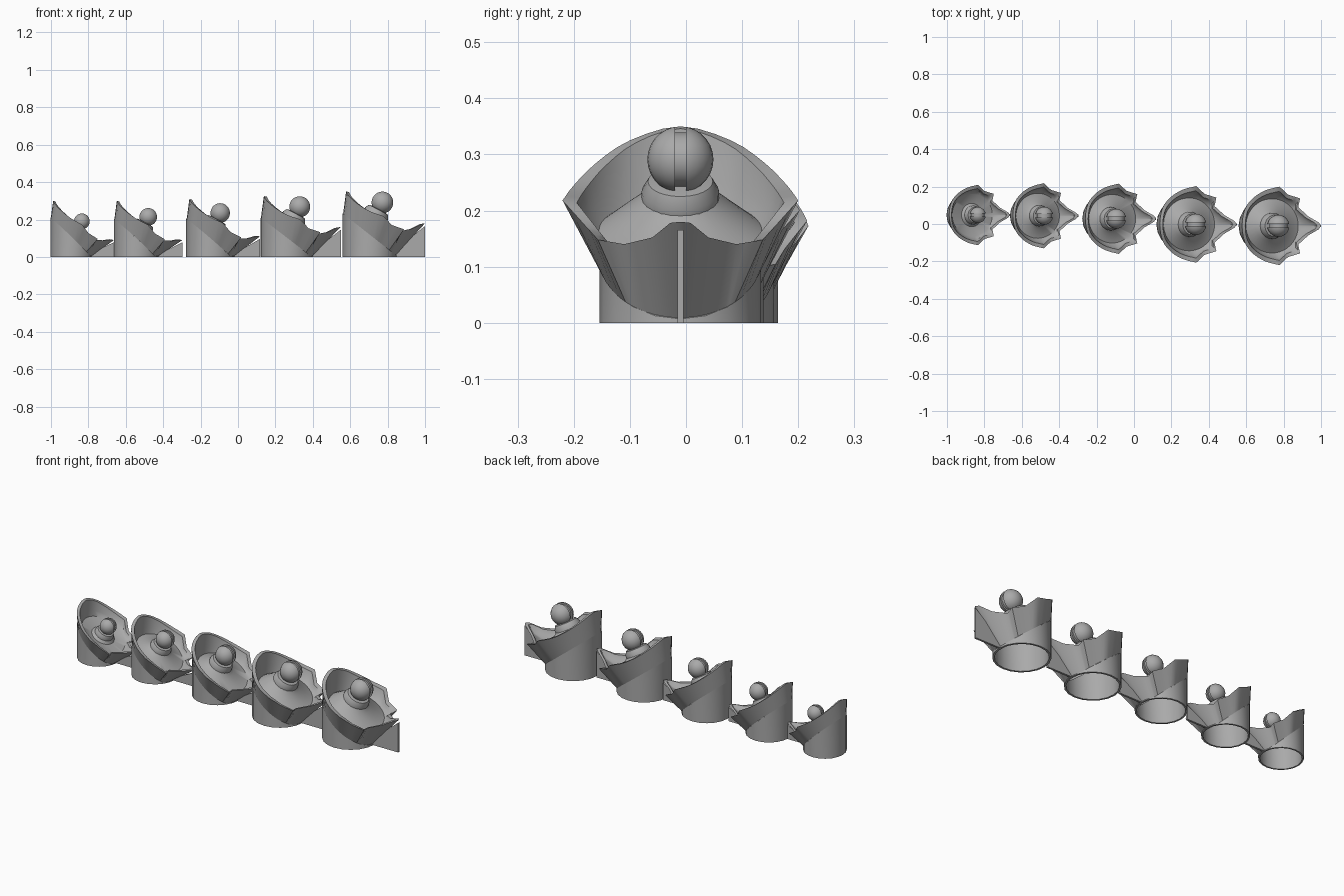
import bpy, bmesh
from math import sin, cos, pi, atan2, radians
from mathutils import Vector, Matrix

if "Cube" in bpy.data.objects:
    bpy.data.objects.remove(bpy.data.objects["Cube"])

grey = bpy.data.materials.new("mid_grey")
grey.use_nodes = True
colour = (0.4, 0.4, 0.4, 1)
grey.diffuse_color = colour
grey.node_tree.nodes["Principled BSDF"].inputs["Base Color"].default_value = colour

# Half of the scalloped rim, back peak to front tip
RIM = [(-.125, 0, .35), (-.11, .09, .325), (-.065, .15, .285), (0, .19, .245),
       (.075, .21, .218), (.12, .167, .17), (.185, .147, .148), (.175, .10, .14),
       (.23, .05, .152), (.285, .018, .178), (.297, 0, .18)]
AXIS = Vector((.47, 0, .88))


def finish(bm, name, angle=30):
    bmesh.ops.remove_doubles(bm, verts=bm.verts, dist=1e-5)
    bmesh.ops.recalc_face_normals(bm, faces=bm.faces)
    mesh = bpy.data.meshes.new(name)
    bm.to_mesh(mesh)
    bm.free()
    mesh.materials.append(grey)
    obj = bpy.data.objects.new(name, mesh)
    bpy.context.collection.objects.link(obj)
    bpy.ops.object.select_all(action='DESELECT')
    obj.select_set(True)
    bpy.context.view_layer.objects.active = obj
    bpy.ops.object.shade_smooth_by_angle(angle=radians(angle))


def loft(rings, name, loop=False, cap=False, angle=30):
    bm = bmesh.new()
    rows = [[bm.verts.new(p) for p in ring] for ring in rings]
    for a, b in zip(rows, rows[1:] + (rows[:1] if loop else [])):
        n = len(a)
        for i in range(n):
            j = (i + 1) % n
            bm.faces.new((a[i], a[j], b[j], b[i]))
    if cap:
        bm.faces.new(rows[-1])
    finish(bm, name, angle)


def full_rim():
    # The back sweep is a smooth curve, the scalloped front is straight-edged
    pts = [Vector(p) for p in RIM]
    mirrored = Vector((pts[1].x, -pts[1].y, pts[1].z))
    half = []
    for i, (a, b) in enumerate(zip(pts, pts[1:])):
        before = pts[i - 1] if i else mirrored
        after = b + (b - a) if i == 3 else pts[min(i + 2, len(pts) - 1)]
        for k in range(3):
            t = k / 3
            p = a.lerp(b, t)
            if i < 4:
                ta, tb = (b - before) / 2, (after - a) / 2
                p = (a * (1 + 2 * t) + ta * t) * (1 - t) ** 2 + \
                    (b * (3 - 2 * t) - tb * (1 - t)) * t * t
            half.append(p)
    half.append(pts[-1])
    return half + [Vector((p.x, -p.y, p.z)) for p in half[-2:0:-1]]


def plane_z(x):
    return .12 - .786 * x


def tilted_ring(centre, radius, angles):
    side = Vector((AXIS.z, 0, -AXIS.x))
    return [centre + side * radius * cos(a) + Vector((0, radius * sin(a), 0)) for a in angles]


def build(tag, x0, y0, s, back, front, bx, bz, br):
    # Scale the unit piece and tilt its heights toward the wanted back and tip
    def place(p, floor=0.0):
        t = (p[0] + .125) / .422
        lift = (back - .35 * s) * (1 - t) + (front - .18 * s) * t * abs(t)
        return Vector((x0 + p[0] * s, y0 + p[1] * s, max(floor, p[2] * s + lift)))

    ball = Vector((bx, y0, bz))
    rim = full_rim()
    angles = [atan2(p.y, p.x - .02) for p in rim]

    # Bowl shell: outer wall, rim, inner wall, rounded dish and central rise
    base = [place((.141 * cos(a), .147 * sin(a), plane_z(.141 * cos(a))), .004) for a in angles]
    outer = [place(p) for p in rim]
    inner = [place((.06 + (p.x - .06) * .91, p.y * .88, p.z - .004)) for p in rim]
    dish = [place((.035 + .14 * cos(a), .145 * sin(a), .165 - .056 * cos(a)), .03) for a in angles]
    wall = [Vector((p.x * .65 + q.x * .35, p.y * .65 + q.y * .35, p.z * .35 + q.z * .65))
            for p, q in zip(inner, dish)]
    rise = tilted_ring(ball - AXIS * 1.6 * br, 1.45 * br, angles)
    top = tilted_ring(ball - AXIS * 1.25 * br, 1.1 * br, angles)
    loft([base, outer, inner, wall, dish, rise, top], "bowl_" + tag, cap=True, angle=42)

    # Hollow round foot, cut off under the bowl
    def foot_ring(r, upper):
        ring = []
        for i in range(20):
            a = i * pi / 10
            x, y = r * cos(a), r * sin(a)
            p = place((x, y, plane_z(x)), .004)
            ring.append(p if upper else Vector((p.x, p.y, 0)))
        return ring
    loft([foot_ring(.144, False), foot_ring(.144, True),
          foot_ring(.133, True), foot_ring(.133, False)], "foot_" + tag, loop=True)

    # Thin upright fin under the front tip
    tip = place((.297, 0, .165))
    heel = place((.13, 0, .03), .01)
    sides = [[Vector((x, y0 + y, z)) for x, z in
              ((heel.x, 0), (tip.x, 0), (tip.x, tip.z), (heel.x, heel.z))]
             for y in (-.0055, .0055)]
    bm = bmesh.new()
    rows = [[bm.verts.new(p) for p in side] for side in sides]
    for row in rows:
        bm.faces.new(row)
    for i in range(4):
        j = (i + 1) % 4
        bm.faces.new((rows[0][i], rows[0][j], rows[1][j], rows[1][i]))
    finish(bm, "fin_" + tag)

    # Tapered collar that carries the ball
    turn = [2 * pi * i / 24 for i in range(24)]
    loft([tilted_ring(ball - AXIS * br * h, br * r, turn)
          for h, r in ((1.45, 1.17), (1.1, 1.17), (.75, .98), (.7, .6))], "collar_" + tag, cap=True)

    # Ball in two halves with a narrow channel and a recessed core disc
    bm = bmesh.new()
    for sign in (-1, 1):
        part = bmesh.ops.create_uvsphere(bm, u_segments=24, v_segments=14, radius=br)["verts"]
        geom = part + list({e for v in part for e in v.link_edges}) + \
            list({f for v in part for f in v.link_faces})
        cut = bmesh.ops.bisect_plane(bm, geom=geom, plane_co=(0, sign * .17 * br, 0),
                                     plane_no=(0, sign, 0), clear_inner=True)
        edges = [e for e in cut["geom_cut"] if isinstance(e, bmesh.types.BMEdge)]
        bmesh.ops.edgeloop_fill(bm, edges=edges)
    bmesh.ops.create_cone(bm, cap_ends=True, segments=24, radius1=br * .82, radius2=br * .82,
                          depth=br * .34, matrix=Matrix.Rotation(pi / 2, 4, 'X'))
    bmesh.ops.translate(bm, verts=bm.verts, vec=ball)
    finish(bm, "ball_" + tag)


build("smallest", -.892, .048, .77, .30, .09, -.835, .19, .043)
build("small", -.544, .044, .83, .30, .09, -.48, .214, .048)
build("medium", -.148, .028, .895, .31, .11, -.095, .235, .053)
build("large", .26, -.002, .975, .325, .16, .33, .268, .057)
build("largest", .703, -.01, 1.0, .35, .18, .772, .291, .059)
